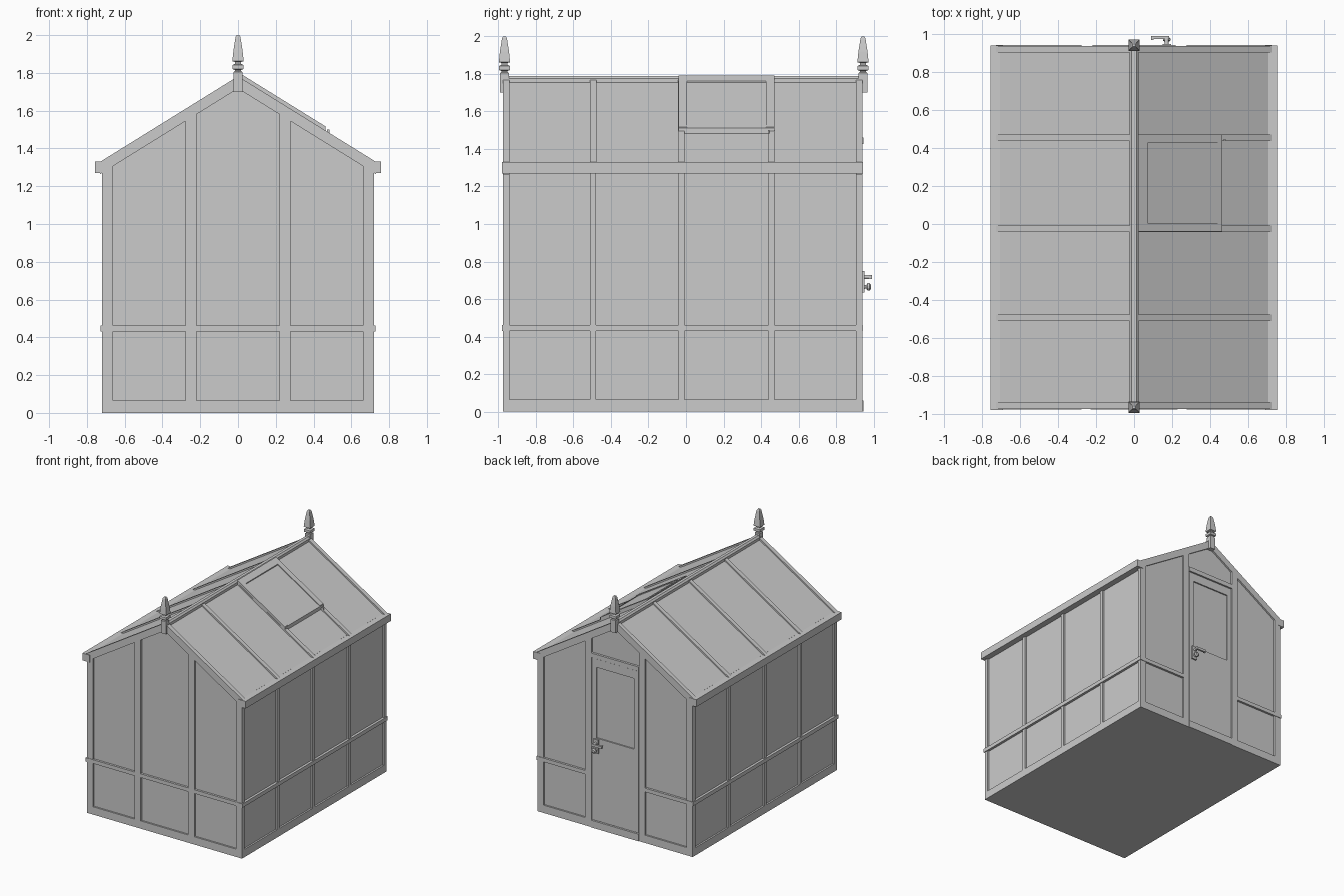
import bpy, bmesh, math
from mathutils import Vector

cube = bpy.data.objects.get("Cube")
if cube:
    bpy.data.objects.remove(cube, do_unlink=True)

grey = bpy.data.materials.new("pale grey")
grey.use_nodes = True
grey.diffuse_color = (0.6, 0.6, 0.6, 1)
grey.node_tree.nodes["Principled BSDF"].inputs["Base Color"].default_value = (0.6, 0.6, 0.6, 1)

FRONT, BACK = -0.975, 0.94        # outer faces of the gable frames
HALF = 0.72                       # half the body width
INSET = 0.014                     # depth of panes behind the frame
BARS = (-0.495, -0.025, 0.455)    # centres of the glazing bars along y


def finish(name, bm):
    bmesh.ops.recalc_face_normals(bm, faces=bm.faces)
    mesh = bpy.data.meshes.new(name)
    bm.to_mesh(mesh)
    bm.free()
    mesh.materials.append(grey)
    obj = bpy.data.objects.new(name, mesh)
    bpy.context.collection.objects.link(obj)
    return obj


def prism(name, outline, y0, y1):
    """Extrude an x-z outline along y."""
    bm = bmesh.new()
    face = bm.faces.new([bm.verts.new((x, y0, z)) for x, z in outline])
    new = bmesh.ops.extrude_face_region(bm, geom=[face])["geom"]
    bmesh.ops.translate(bm, vec=(0, y1 - y0, 0),
                        verts=[v for v in new if isinstance(v, bmesh.types.BMVert)])
    return finish(name, bm)


def box(name, x0, x1, y0, y1, z0, z1):
    return prism(name, [(x0, z0), (x1, z0), (x1, z1), (x0, z1)], y0, y1)


def roof(x, drop=0.0):
    """Height of the roof's upper surface at x, lowered by drop."""
    return 1.782 - 0.62 * abs(x) - drop


def slope(name, side, x0, x1, top, bottom, y0, y1):
    """Sloping strip lying between two drops below the roof surface."""
    a, b = side * x0, side * x1
    return prism(name, [(a, roof(a, top)), (b, roof(b, top)),
                        (b, roof(b, bottom)), (a, roof(a, bottom))], y0, y1)


def spun(name, profile, sides, centre, axis="Z"):
    """Stack rings of (radius, height) into a closed turned shape."""
    bm = bmesh.new()
    rings = []
    for r, h in profile:
        ring = []
        for i in range(sides):
            t = 2 * math.pi * (i + 0.5) / sides
            u, v = r * math.cos(t), r * math.sin(t)
            p = (u, v, h) if axis == "Z" else (u, h, v)
            ring.append(bm.verts.new(Vector(centre) + Vector(p)))
        rings.append(ring)
    for lo, hi in zip(rings, rings[1:]):
        for i in range(sides):
            j = (i + 1) % sides
            bm.faces.new((lo[i], lo[j], hi[j], hi[i]))
    bm.faces.new(rings[0])
    bm.faces.new(rings[-1])
    return finish(name, bm)


# Panes: one closed inner shell, slightly smaller than the frame
w = HALF - INSET
prism("panes_and_floor", [(-w, 0), (w, 0), (w, roof(w, INSET)), (0, roof(0, INSET)),
                          (-w, roof(w, INSET))], FRONT + INSET, BACK - INSET)

# Side walls and roof slopes
for side, label in ((1, "left"), (-1, "right")):
    inner, outer = side * (HALF - 0.03), side * HALF
    box(label + "_sill", inner, outer, FRONT, BACK, 0, 0.065)
    box(label + "_waist_rail", inner, side * 0.727, FRONT - 0.006, BACK + 0.004, 0.43, 0.462)
    box(label + "_eaves_beam", side * 0.69, side * 0.757, FRONT - 0.005, BACK + 0.003, 1.27, 1.33)
    for y in BARS:
        box(label + "_wall_bar", inner, outer, y - 0.016, y + 0.016, 0, 1.29)
        slope(label + "_roof_bar", side, 0.01, 0.73, 0, 0.03, y - 0.017, y + 0.017)

# Gable walls: frame members shared by both ends
for end, y_out, sign in (("front", FRONT, 1), ("back", BACK, -1)):
    y_in = y_out + sign * 0.035
    y_rail = y_out - sign * 0.004
    for side in (1, -1):
        slope(end + "_rafter", side, 0, 0.73, 0, 0.065, y_out, y_in)
        for x0, x1 in ((0.22, 0.277), (0.663, HALF)):
            a, b = side * x0, side * x1
            prism(end + "_post", [(a, 0), (b, 0), (b, roof(b, 0.02)), (a, roof(a, 0.02))],
                  y_out, y_in)
        box(end + "_side_sill", side * 0.25, side * HALF, y_out, y_in, 0, 0.065)
        box(end + "_side_waist_rail", side * 0.277, side * 0.727, y_rail, y_in, 0.43, 0.462)
    # Flat block filling the apex
    prism(end + "_apex_block", [(-0.03, 1.7), (0.03, 1.7), (0.03, 1.755), (0, 1.775),
                                (-0.03, 1.755)], y_out, y_in)

# Front centre rails
box("front_centre_sill", -0.25, 0.25, FRONT, FRONT + 0.035, 0, 0.065)
box("front_centre_waist_rail", -0.23, 0.23, FRONT - 0.004, FRONT + 0.035, 0.43, 0.462)

# Back door, its transom and threshold
d0, d1 = BACK - 0.03, BACK - 0.003
box("door_threshold", -0.22, 0.22, d0, BACK + 0.005, 0, 0.06)
box("door_lower_panel", -0.215, 0.215, d0, d1, 0.065, 0.757)
box("door_top_rail", -0.215, 0.215, d0, d1, 1.35, 1.42)
for side in (1, -1):
    box("door_stile", side * 0.175, side * 0.215, d0, d1, 0.757, 1.35)
box("door_transom", -0.22, 0.22, d0, BACK + 0.005, 1.425, 1.462)

# Door handle: plate, lever and lock knob
box("handle_plate", 0.15, 0.195, BACK - 0.005, BACK + 0.01, 0.635, 0.75)
spun("lever_stem", [(0.011, 0), (0.011, 0.045)], 12, (0.172, BACK, 0.718), "Y")
box("lever_arm", 0.09, 0.184, BACK + 0.036, BACK + 0.052, 0.708, 0.728)
box("lever_tip", 0.09, 0.104, BACK + 0.03, BACK + 0.044, 0.708, 0.728)
spun("lock_knob", [(0.013, 0), (0.009, 0.02), (0.021, 0.028), (0.021, 0.038), (0.012, 0.045)],
     12, (0.172, BACK, 0.665), "Y")

# Ridge beam
prism("ridge_beam", [(-0.024, 1.74), (0.024, 1.74), (0.024, 1.775), (0.012, 1.788),
                     (-0.012, 1.788), (-0.024, 1.775)], FRONT, BACK)

# Roof vent on the left slope: recessed pane, side rails and end rails
v0, v1 = -0.04, 0.472
slope("vent_pane", 1, 0.022, 0.462, -0.014, 0.012, v0, v1)
for y in (v0, v1 - 0.045):
    slope("vent_side_rail", 1, 0.022, 0.462, -0.022, 0.012, y, y + 0.045)
slope("vent_top_rail", 1, 0.022, 0.07, -0.022, 0.012, v0, v1)
slope("vent_bottom_lip", 1, 0.44, 0.464, -0.018, 0.012, v0, v1)
box("vent_stay", 0.47, 0.485, 0.437, 0.445, 1.43, 1.5)

# Finials: square post, collar and tapering spire
r = math.sqrt(2)
finial = [(0.023, 1.7), (0.023, 1.805), (0.017, 1.81), (0.017, 1.816), (0.029, 1.82),
          (0.029, 1.842), (0.016, 1.848), (0.016, 1.858), (0.03, 1.862), (0.024, 1.92),
          (0.013, 1.99), (0.007, 2.0)]
for end, y in (("front", -0.967), ("back", 0.943)):
    spun(end + "_finial", [(a * r, h) for a, h in finial], 4, (0, y, 0))
